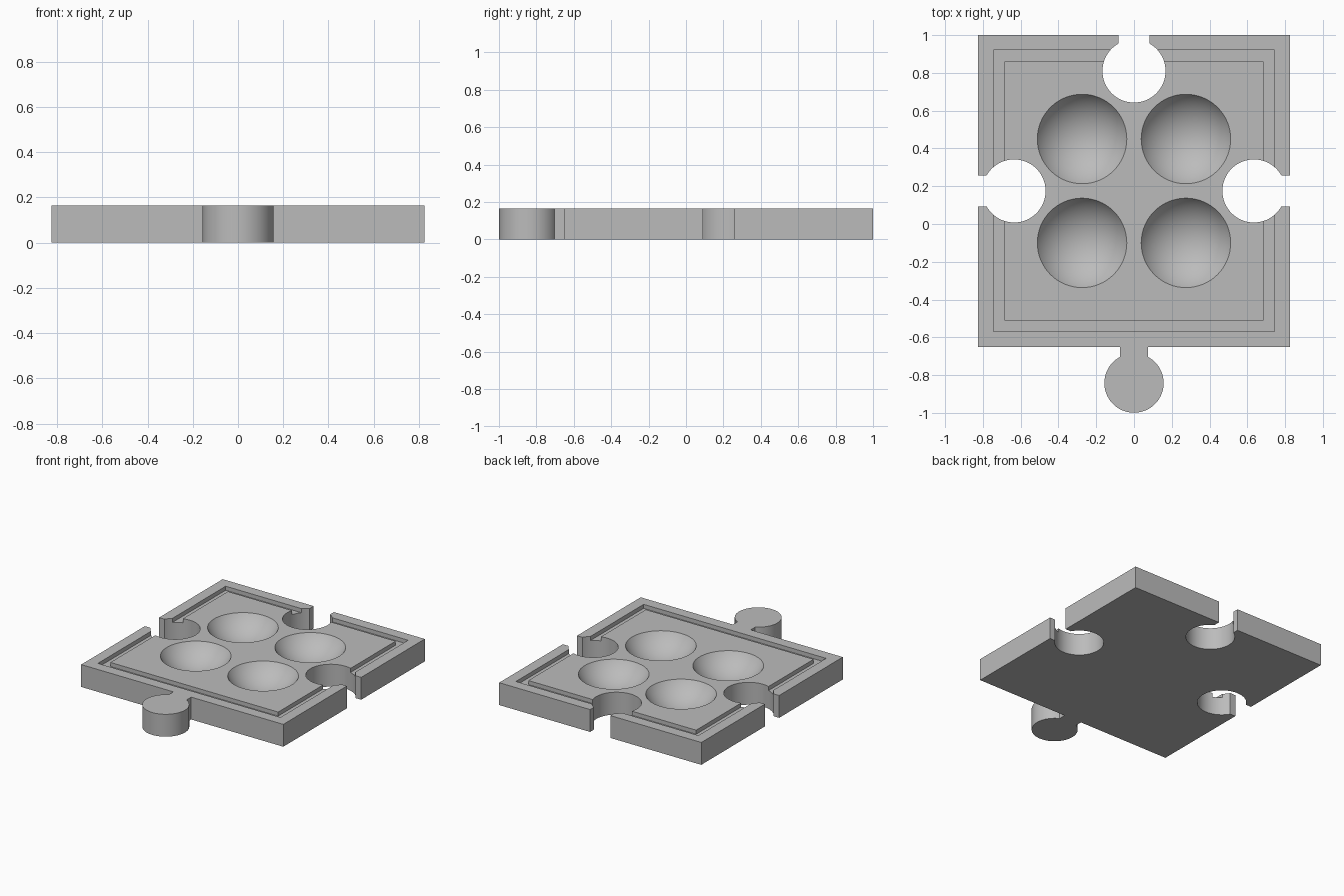
import bpy
import bmesh
from math import asin, cos, sin, pi, radians
from mathutils import Matrix, Vector

HALF, HEIGHT, MID_Y = 0.825, 0.165, 0.175
GROOVE_DEPTH, BOWL_RADIUS, BOWL_DEPTH = 0.03, 0.237, 0.13

if "Cube" in bpy.data.objects:
    bpy.data.objects.remove(bpy.data.objects["Cube"])

grey = bpy.data.materials.new("plain grey")
grey.use_nodes = True
colour = (0.5, 0.5, 0.5, 1)
grey.diffuse_color = colour
grey.node_tree.nodes["Principled BSDF"].inputs["Base Color"].default_value = colour


def make_object(name, bm):
    bmesh.ops.recalc_face_normals(bm, faces=bm.faces)
    mesh = bpy.data.meshes.new(name)
    bm.to_mesh(mesh)
    bm.free()
    mesh.materials.append(grey)
    obj = bpy.data.objects.new(name, mesh)
    bpy.context.collection.objects.link(obj)
    return obj


def extrude_up(bm, faces, height):
    result = bmesh.ops.extrude_face_region(bm, geom=faces)
    verts = [g for g in result["geom"] if isinstance(g, bmesh.types.BMVert)]
    bmesh.ops.translate(bm, vec=(0, 0, height), verts=verts)


def side_points(angle, sign, radius, neck, reach, steps=72):
    """One edge with a knob: sign 1 sticks out, sign -1 cuts in."""
    start = asin(neck / radius)
    pts = [(-HALF, 0), (-neck, 0)]
    for i in range(steps + 1):
        a = start + (2 * pi - 2 * start) * i / steps
        pts.append((-radius * sin(a), sign * (reach - radius * cos(a))))
    pts.append((neck, 0))
    turn = Matrix.Rotation(angle, 3, 'Z')
    return [turn @ Vector((x, -HALF - out, 0)) + Vector((0, MID_Y, 0)) for x, out in pts]


# Jigsaw outline: a tab at the front, sockets on the other three sides
outline = side_points(0, 1, 0.157, 0.073, 0.192)
for quarter in (1, 2, 3):
    outline += side_points(quarter * pi / 2, -1, 0.167, 0.083, 0.19)
bm = bmesh.new()
base = bm.faces.new([bm.verts.new(p) for p in outline])
extrude_up(bm, [base], HEIGHT)
piece = make_object("puzzle_piece", bm)

# Square ring cutter for the border groove
bm = bmesh.new()
rings = []
for half in (0.745, 0.685):
    rings.append([bm.verts.new((sx * half, MID_Y + sy * half, HEIGHT - GROOVE_DEPTH))
                  for sx, sy in ((-1, -1), (1, -1), (1, 1), (-1, 1))])
outer, inner = rings
faces = [bm.faces.new((outer[i], outer[(i + 1) % 4], inner[(i + 1) % 4], inner[i]))
         for i in range(4)]
extrude_up(bm, faces, 0.1)
cutters = [make_object("groove_cutter", bm)]

# Sphere cutters for the four bowls
sphere_radius = (BOWL_RADIUS ** 2 + BOWL_DEPTH ** 2) / (2 * BOWL_DEPTH)
for x in (-0.275, 0.275):
    for y in (-0.275, 0.275):
        bm = bmesh.new()
        centre = (x, MID_Y + y, HEIGHT - BOWL_DEPTH + sphere_radius)
        bmesh.ops.create_uvsphere(bm, u_segments=64, v_segments=48, radius=sphere_radius,
                                  matrix=Matrix.Translation(centre))
        cutters.append(make_object("bowl_cutter", bm))

# Carve the piece, then drop the cutters
bpy.context.view_layer.objects.active = piece
for cutter in cutters:
    cutter.hide_render = True
    mod = piece.modifiers.new("carve", 'BOOLEAN')
    mod.operation, mod.solver, mod.object = 'DIFFERENCE', 'EXACT', cutter
    bpy.ops.object.modifier_apply(modifier=mod.name)
    bpy.data.objects.remove(cutter)

bpy.ops.object.select_all(action='DESELECT')
piece.select_set(True)
bpy.ops.object.shade_smooth_by_angle(angle=radians(30))
